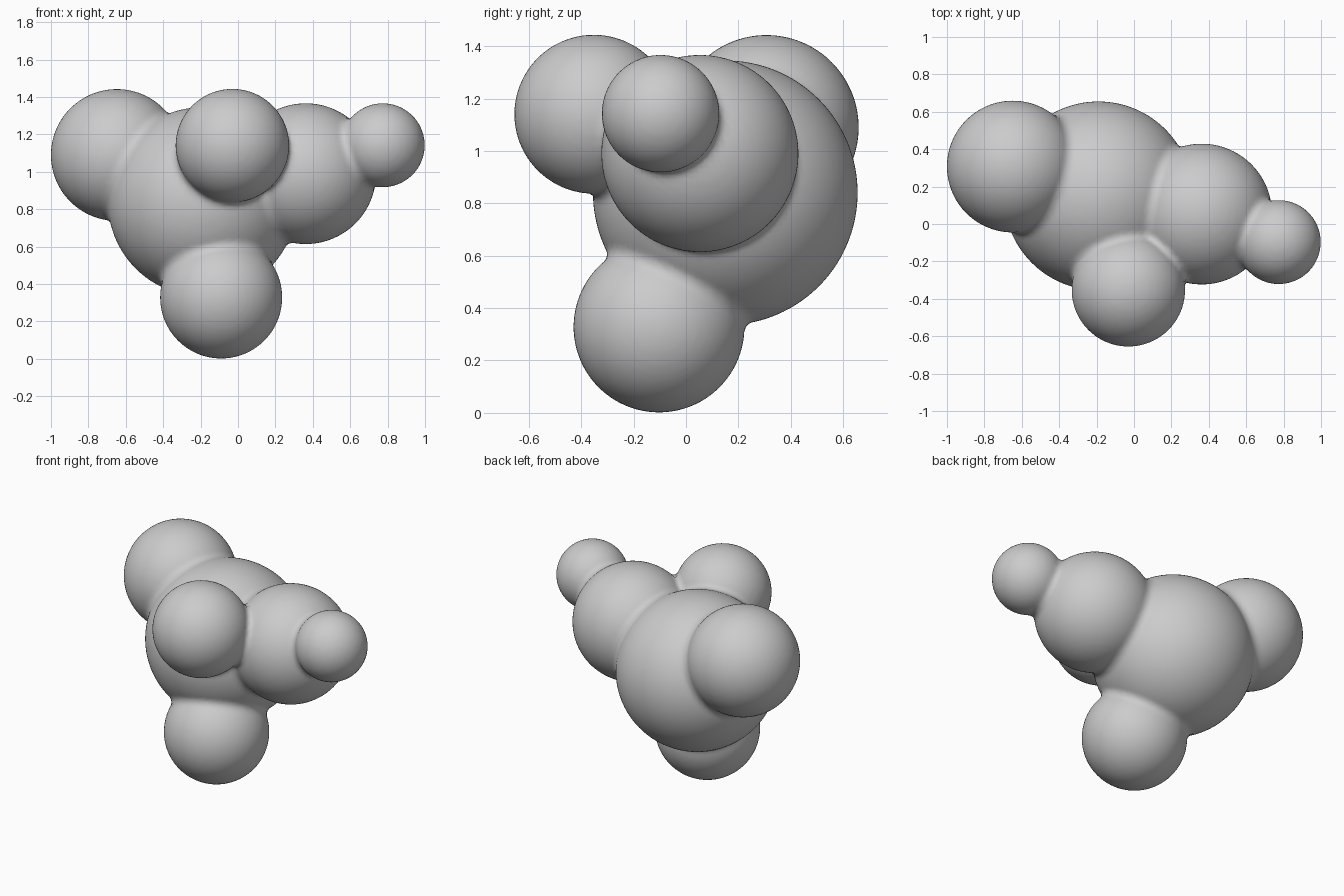
import bpy, bmesh
from math import hypot
from mathutils import Vector, Matrix

if "Cube" in bpy.data.objects:
    bpy.data.objects.remove(bpy.data.objects["Cube"])

# Lobes: centre and radius
LOBES = [
    (Vector((-0.19, 0.15, 0.84)), 0.505),    # core
    (Vector((-0.648, 0.307, 1.09)), 0.352),  # upper left
    (Vector((-0.03, -0.352, 1.14)), 0.303),  # front
    (Vector((0.362, 0.053, 0.99)), 0.376),   # right
    (Vector((0.774, -0.097, 1.142)), 0.224), # right tip
    (Vector((-0.09, -0.103, 0.328)), 0.326), # foot
]
FILLET = 0.04


def distance(p):
    """Distance to the union of lobes with rounded joins."""
    d = 10.0
    for centre, radius in LOBES:
        e = (p - centre).length - radius
        d = max(FILLET, min(d, e)) - hypot(max(FILLET - d, 0), max(FILLET - e, 0))
    return d


# Overlapping balls in one mesh
bm = bmesh.new()
for centre, radius in LOBES:
    bmesh.ops.create_uvsphere(bm, u_segments=64, v_segments=32, radius=radius,
                              matrix=Matrix.Translation(centre))
mesh = bpy.data.meshes.new("lobed_body")
bm.to_mesh(mesh)
bm.free()
body = bpy.data.objects.new("lobed_body", mesh)
bpy.context.collection.objects.link(body)
bpy.context.view_layer.objects.active = body
body.select_set(True)

# Fuse into one skin
remesh = body.modifiers.new("fuse", 'REMESH')
remesh.mode = 'VOXEL'
remesh.voxel_size = 0.02
bpy.ops.object.modifier_apply(modifier=remesh.name)

# Settle the skin on the exact lobes and fillets
H = 0.001
AXES = [Vector((H, 0, 0)), Vector((0, H, 0)), Vector((0, 0, H))]
for v in body.data.vertices:
    p = v.co.copy()
    for _ in range(3):
        d = distance(p)
        g = Vector([(distance(p + a) - d) / H for a in AXES])
        if g.length_squared > 0.01:
            p -= g * (d / g.length_squared)
    v.co = p
body.data.update()
bpy.ops.object.shade_smooth()
